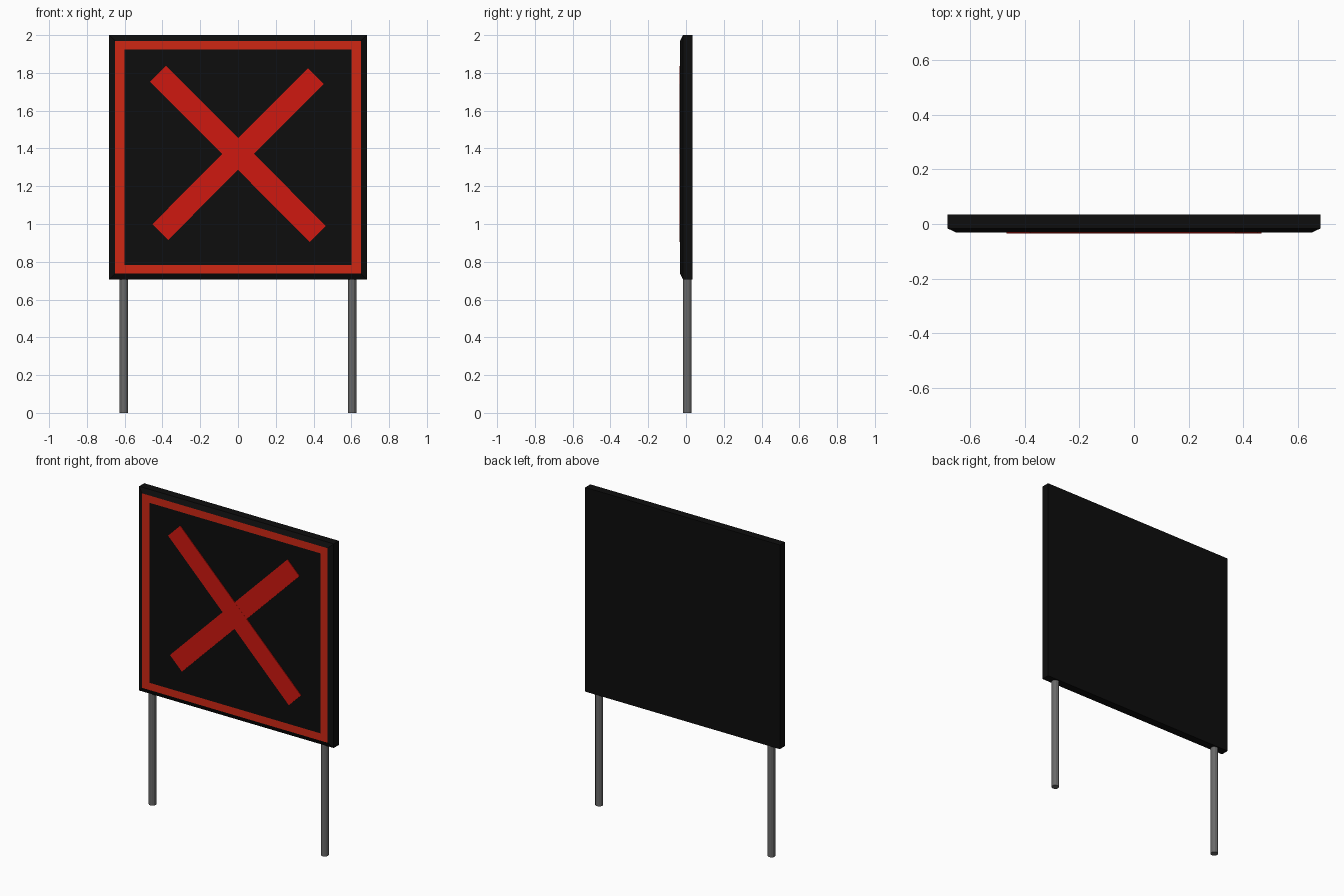
import bpy, bmesh, math
from mathutils import Matrix

if "Cube" in bpy.data.objects:
    bpy.data.objects.remove(bpy.data.objects["Cube"])


def material(name, r, g, b):
    m = bpy.data.materials.new(name)
    m.diffuse_color = (r, g, b, 1)
    m.use_nodes = True
    m.node_tree.nodes["Principled BSDF"].inputs["Base Color"].default_value = m.diffuse_color
    return m


black = material("black", 0.004, 0.004, 0.004)
border_red = material("border_red", 0.62, 0.02, 0.007)
cross_red = material("cross_red", 0.62, 0.009, 0.005)
dark_grey = material("dark_grey", 0.14, 0.14, 0.14)


def add_object(name, bm, *mats):
    bmesh.ops.recalc_face_normals(bm, faces=bm.faces)
    mesh = bpy.data.meshes.new(name)
    bm.to_mesh(mesh)
    bm.free()
    for m in mats:
        mesh.materials.append(m)
    ob = bpy.data.objects.new(name, mesh)
    bpy.context.collection.objects.link(ob)
    return ob


MID_Z = 1.3535

# Sign board: rectangles lofted back to front, chamfered, with a red band
# (half width, half height, y, material of the band leading to this ring)
rings = [(0.682, 0.6465, 0.035, 0), (0.682, 0.6465, -0.016, 0),
         (0.65, 0.616, -0.031, 0), (0.60, 0.57, -0.031, 1)]
bm = bmesh.new()
prev = None
for hw, hh, y, mat in rings:
    ring = [bm.verts.new((sx * hw, y, MID_Z + sz * hh))
            for sx, sz in ((-1, -1), (1, -1), (1, 1), (-1, 1))]
    if prev is None:
        bm.faces.new(ring)
    else:
        for i in range(4):
            j = (i + 1) % 4
            bm.faces.new((prev[i], prev[j], ring[j], ring[i])).material_index = mat
    prev = ring
bm.faces.new(prev)
add_object("sign_board", bm, black, border_red)


# Crossed bars, slightly raised from the panel
def bar(name, x0, z0, x1, z1, width, front):
    bm = bmesh.new()
    length = math.hypot(x1 - x0, z1 - z0)
    back = -0.027
    bmesh.ops.create_cube(
        bm, size=1,
        matrix=Matrix.Translation(((x0 + x1) / 2, (front + back) / 2, (z0 + z1) / 2))
        @ Matrix.Rotation(-math.atan2(z1 - z0, x1 - x0), 4, 'Y')
        @ Matrix.Diagonal((length, back - front, width, 1)))
    add_object(name, bm, cross_red)


bar("cross_bar_falling", -0.423, 1.795, 0.423, 0.947, 0.12, -0.035)
bar("cross_bar_rising", -0.411, 0.958, 0.412, 1.783, 0.118, -0.0345)

# Round posts
for side, x in (("left", -0.604), ("right", 0.604)):
    bm = bmesh.new()
    bmesh.ops.create_cone(bm, cap_ends=True, segments=12, radius1=0.0225,
                          radius2=0.0225, depth=0.73,
                          matrix=Matrix.Translation((x, 0.007, 0.365)))
    add_object("post_" + side, bm, dark_grey)
